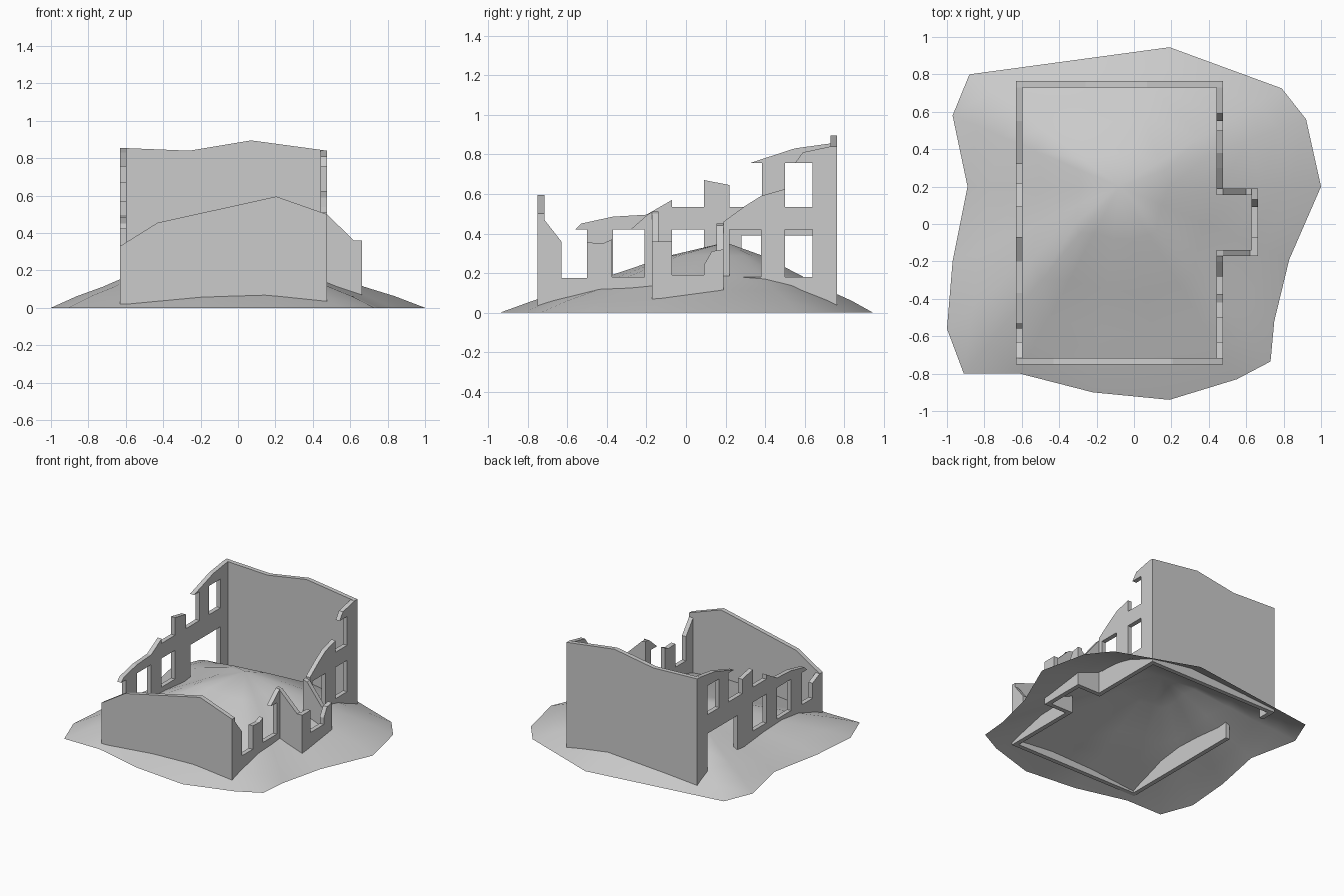
import bpy, bmesh
from math import radians

if "Cube" in bpy.data.objects:
    bpy.data.objects.remove(bpy.data.objects["Cube"])

T = 0.034          # wall thickness
B = 0.02           # foot of every wall


def wall(name, axis, pos, outline, holes=()):
    """Extruded wall outline (along, z) with rectangular holes; pos = wall centre plane."""
    cu = bpy.data.curves.new(name, 'CURVE')
    cu.dimensions = '2D'
    cu.fill_mode = 'BOTH'
    cu.extrude = T / 2
    rects = [[(a, c), (b, c), (b, d), (a, d)] for a, b, c, d in holes]
    for pts in [outline] + rects:
        sp = cu.splines.new('POLY')
        sp.points.add(len(pts) - 1)
        for p, (u, v) in zip(sp.points, pts):
            p.co = (u, v, 0, 1)
        sp.use_cyclic_u = True
    ob = bpy.data.objects.new(name, cu)
    bpy.context.collection.objects.link(ob)
    if axis == 'x':
        ob.rotation_euler = (radians(90), 0, 0)
        ob.location.y = pos
    else:
        ob.rotation_euler = (radians(90), 0, radians(90))
        ob.location.x = pos
    bpy.ops.object.select_all(action='DESELECT')
    ob.select_set(True)
    bpy.context.view_layer.objects.active = ob
    bpy.ops.object.convert(target='MESH')
    ob = bpy.context.view_layer.objects.active
    ob.name = name
    # weld the caps to the rim and keep every face flat
    bm = bmesh.new()
    bm.from_mesh(ob.data)
    bmesh.ops.remove_doubles(bm, verts=bm.verts, dist=1e-4)
    bmesh.ops.recalc_face_normals(bm, faces=bm.faces)
    for f in bm.faces:
        f.smooth = False
    bm.to_mesh(ob.data)
    bm.free()
    ob.data.shade_flat()


# Front and back gable walls with broken tops
wall('front_wall', 'x', -0.733, [(-.63, B), (.475, B), (.475, .5), (.205, .595), (-.43, .455), (-.63, .33)])
wall('back_wall', 'x', 0.747, [(-.63, B), (.475, B), (.475, .84), (.07, .895), (-.26, .84), (-.63, .855)])

# Left wall: broken top, wide doorway, windows
wall('left_wall', 'y', -0.613,
     [(-.716, B), (-.716, .33), (-.63, .29), (-.63, .175), (-.5, .175), (-.5, .42), (-.56, .42),
      (-.53, .45), (-.37, .485), (-.2, .495), (-.07, .57), (-.07, .535), (.09, .535), (.09, .67),
      (.22, .645), (.22, .535), (.385, .535), (.385, .755), (.32, .755), (.55, .83), (.73, .855),
      (.73, B), (.64, B), (.64, .39), (.28, .39), (.28, B)],
     [(-.37, -.2, .18, .42), (-.07, .09, .2, .42), (.5, .64, .535, .755)])

# Right wall, either side of the porch
wall('right_wall_front', 'y', 0.458,
     [(-.716, B), (-.716, .47), (-.63, .36), (-.63, .175), (-.5, .175), (-.5, .355), (-.42, .35),
      (-.375, .37), (-.375, .18), (-.21, .18), (-.21, .42), (-.28, .42), (-.2, .49), (-.172, .51), (-.172, B)])
wall('right_wall_back', 'y', 0.458,
     [(.19, B), (.19, .46), (.3, .54), (.38, .59), (.5, .625), (.5, .535), (.64, .535), (.64, .755),
      (.55, .755), (.59, .81), (.73, .84), (.73, B)],
     [(.22, .38, .18, .42), (.5, .64, .18, .42)])

# Porch
wall('porch_front_side', 'x', -0.155, [(.44, B), (.44, .51), (.475, .5), (.62, .36), (.629, .36), (.629, B)])
wall('porch_back_side', 'x', 0.172, [(.44, B), (.44, .45), (.475, .44), (.6, .28), (.629, .3), (.629, B)])
wall('porch_end', 'y', 0.646,
     [(-.172, B), (-.172, .36), (-.07, .36), (-.07, .19), (.09, .19), (.09, .24), (.13, .31), (.189, .32), (.189, B)])

# Mound: open sheet rising from an irregular rim to a soft peak
rim = [(-.88, .80), (.19, .945), (.79, .725), (.92, .56), (1, .2), (.83, -.19), (.75, -.52),
       (.73, -.735), (.55, -.83), (.19, -.94), (-.22, -.90), (-.61, -.80), (-.91, -.80),
       (-1, -.56), (-.97, -.2), (-.89, .2), (-.97, .58)]
px, py, top = -0.08, 0.2, 0.355
bm = bmesh.new()
rings = [[bm.verts.new((px + (x - px) * t, py + (y - py) * t, z)) for x, y in rim]
         for t, z in [(1, 0), (.85, .062), (.7, .112), (.5, .192), (.25, .288)]]
peak = bm.verts.new((px, py, top))
n = len(rim)
for i in range(n):
    j = (i + 1) % n
    for a, b in zip(rings, rings[1:]):
        bm.faces.new((a[i], b[i], b[j], a[j]))
    bm.faces.new((rings[-1][i], peak, rings[-1][j]))
bmesh.ops.recalc_face_normals(bm, faces=bm.faces)
if sum(f.normal.z for f in bm.faces) < 0:
    bmesh.ops.reverse_faces(bm, faces=bm.faces)
for f in bm.faces:
    f.smooth = True
me = bpy.data.meshes.new('mound')
bm.to_mesh(me)
bm.free()
bpy.context.collection.objects.link(bpy.data.objects.new('mound', me))
